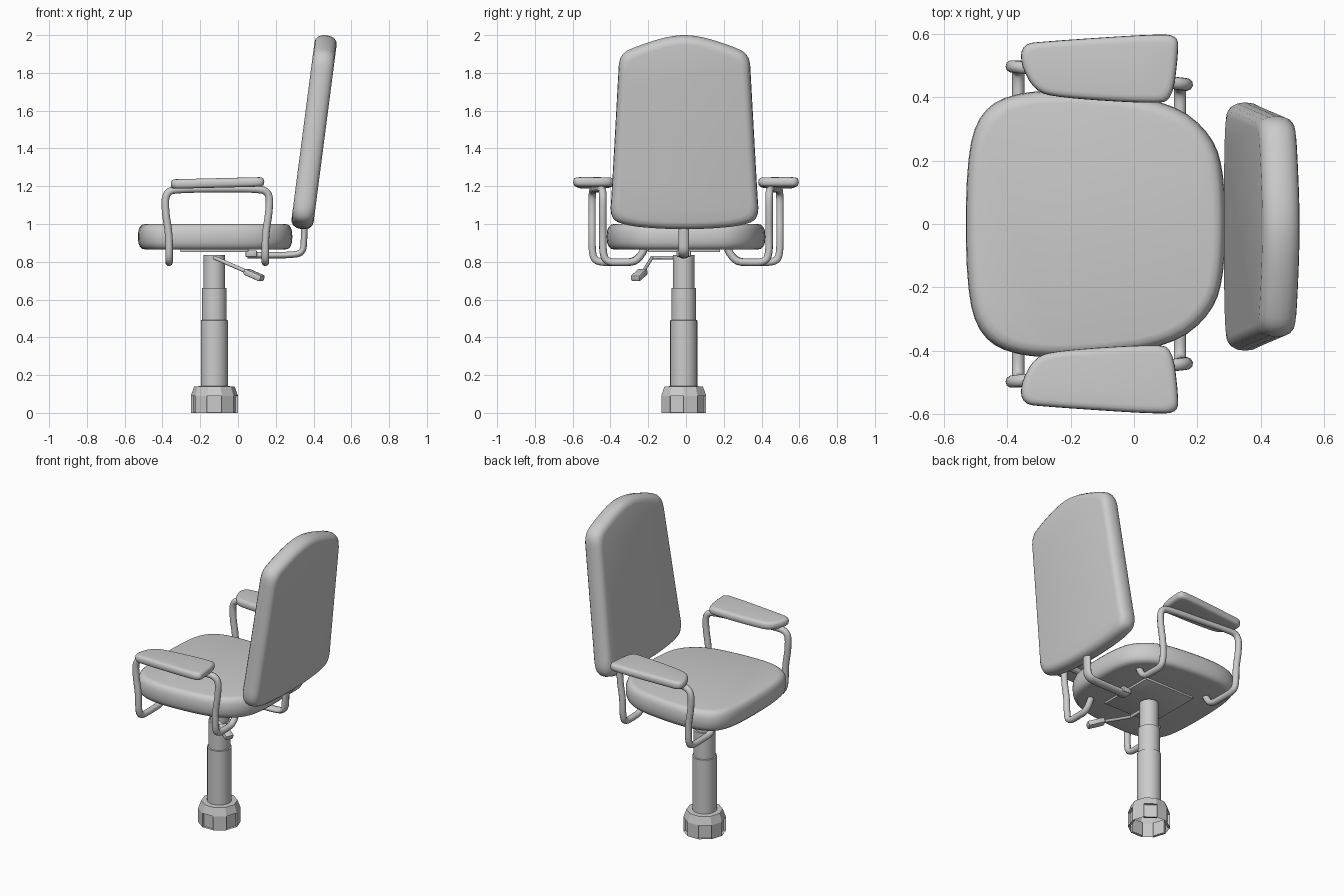
import bpy, bmesh
from math import sin, cos, pi, radians
from mathutils import Vector, Matrix

if "Cube" in bpy.data.objects:
    bpy.data.objects.remove(bpy.data.objects["Cube"])


def finish(name, bm, smooth=35):
    bmesh.ops.recalc_face_normals(bm, faces=bm.faces)
    me = bpy.data.meshes.new(name)
    bm.to_mesh(me)
    bm.free()
    ob = bpy.data.objects.new(name, me)
    bpy.context.collection.objects.link(ob)
    if smooth:
        activate(ob)
        bpy.ops.object.shade_smooth_by_angle(angle=radians(smooth))
    return ob


def activate(ob):
    bpy.ops.object.select_all(action='DESELECT')
    ob.select_set(True)
    bpy.context.view_layer.objects.active = ob


def round_outline(pts, times=2):
    """Corner cutting of a closed outline."""
    for _ in range(times):
        out = []
        for a, b in zip(pts, pts[1:] + pts[:1]):
            a, b = Vector(a), Vector(b)
            out += [a * .75 + b * .25, a * .25 + b * .75]
        pts = out
    return pts


def pad(name, outline, half, edge, matrix, power=1.0):
    """Cushion: outline in local XY with a rounded rim, thickness along local Z."""
    pts = round_outline(outline)
    lo = Vector((min(p.x for p in pts), min(p.y for p in pts)))
    hi = Vector((max(p.x for p in pts), max(p.y for p in pts)))
    c, r = (lo + hi) / 2, (hi - lo) / 2
    bm = bmesh.new()
    rings = []
    for i in range(9):
        a = -pi / 2 + pi * i / 8
        ins = edge * (1 - cos(a) ** power)
        s = sin(a)
        h = half * abs(s) ** power * (1 if s > 0 else -1)
        rings.append([bm.verts.new((c.x + (p.x - c.x) * (1 - ins / r.x),
                                    c.y + (p.y - c.y) * (1 - ins / r.y), h)) for p in pts])
    n = len(pts)
    for a, b in zip(rings, rings[1:]):
        for i in range(n):
            j = (i + 1) % n
            bm.faces.new((a[i], a[j], b[j], b[i]))
    bm.faces.new(rings[0])
    bm.faces.new(rings[-1])
    bm.transform(matrix)
    return finish(name, bm)


def tube(name, pts, radius, nurbs=True):
    cu = bpy.data.curves.new(name, 'CURVE')
    cu.dimensions = '3D'
    cu.bevel_depth = radius
    cu.bevel_resolution = 3
    cu.use_fill_caps = True
    sp = cu.splines.new('NURBS' if nurbs else 'POLY')
    sp.points.add(len(pts) - 1)
    for p, co in zip(sp.points, pts):
        p.co = (*co, 1)
    if nurbs:
        sp.order_u = 3
        sp.use_endpoint_u = True
        sp.resolution_u = 5
    ob = bpy.data.objects.new(name, cu)
    bpy.context.collection.objects.link(ob)
    activate(ob)
    bpy.ops.object.convert(target='MESH')
    bpy.ops.object.shade_smooth_by_angle(angle=radians(40))
    return ob


def box(name, size, matrix, bevel=.006):
    bm = bmesh.new()
    bmesh.ops.create_cube(bm, size=1)
    bm.transform(Matrix.Diagonal((*size, 1)))
    bmesh.ops.bevel(bm, geom=bm.edges[:], offset=bevel, segments=2, affect='EDGES', profile=.5)
    bm.transform(matrix)
    return finish(name, bm)


def lathe(name, profile, sides, centre, start=0.0, smooth=35, sockets=False):
    bm = bmesh.new()
    rings = [[bm.verts.new((centre[0] + r * cos(start + 2 * pi * i / sides),
                            centre[1] + r * sin(start + 2 * pi * i / sides), z))
              for i in range(sides)] for r, z in profile]
    walls = []
    for k, (a, b) in enumerate(zip(rings, rings[1:])):
        for i in range(sides):
            j = (i + 1) % sides
            f = bm.faces.new((a[i], a[j], b[j], b[i]))
            if k == 0 and i % 2 == 0:
                walls.append(f)
    if sockets:  # recessed leg sockets on every other side
        bmesh.ops.inset_individual(bm, faces=walls, thickness=.006)
        for f in walls:
            d = f.normal.copy()
            low = min(v.co.z for v in f.verts)
            for v in f.verts:
                v.co -= d * .015
                if v.co.z < low + .01:
                    v.co.z = .001
    return finish(name, bm, smooth)


def mirrored(half):
    return half + [(x, -y) for x, y in reversed(half)]


# Seat cushion
seat = mirrored([(-.53, .2), (-.485, .36), (-.36, .42), (-.14, .42), (.12, .385), (.25, .28), (.288, .14)])
pad("seat", seat, .0675, .04, Matrix.Translation((0, 0, .9325)), .8)

# Backrest cushion: local x = width, y = height, tilted backwards
back = [(.12, 0), (.32, .02), (.395, .06), (.385, .2), (.352, .8), (.345, .93), (.26, .975), (.07, 1.035)]
back = back + [(-x, y) for x, y in reversed(back)]
t = radians(7.4)
frame = Matrix(((0, sin(t), cos(t), .336), (1, 0, 0, -.008), (0, cos(t), -sin(t), .973), (0, 0, 0, 1)))
pad("backrest", back, .059, .045, frame, .9)

# Plate under the seat
box("seat_plate", (.36, .38, .02), Matrix.Translation((-.125, -.01, .862)), .003)

# Armrests and their bent tubes, one per side
arm = [(-.36, .51), (-.35, .568), (-.28, .576), (.08, .60), (.138, .592), (.14, .54),
       (.122, .39), (.06, .379), (-.24, .398), (-.315, .42)]
XF, YF, XR, YR = -.365, .497, .145, .44
for side, label in ((1, "left"), (-1, "right")):
    tilt = Matrix.Translation((0, 0, 1.22)) @ Matrix.Rotation(radians(-1.4), 4, 'Y')
    pad("armrest_" + label, [(x, y * side) for x, y in arm], .025, .025, tilt, .8)
    path = [(XF, .22, .87), (XF, .25, .80), (XF, .37, .797), (XF, YF - .03, .797), (XF, YF, .83),
            (XF, YF, .95), (-.385, YF, 1.06), (-.385, YF, 1.175), (-.29, YF - .01, 1.185),
            (-.1, .465, 1.187),
            (.08, YR + .01, 1.187), (.168, YR, 1.175), (.165, YR, 1.06), (XR, YR, .95),
            (XR, YR, .83), (XR, YR - .03, .797), (XR, .34, .797), (XR, .25, .80), (XR, .22, .87)]
    tube("arm_tube_" + label, [(x, y * side, z) for x, y, z in path], .02)

# Backrest support bar, flattened sideways, with its clamp
bar = tube("back_support", [(.05, 0, .835), (.15, 0, .835), (.27, 0, .835), (.345, 0, .845),
                            (.35, 0, .92), (.352, 0, 1.0)], .018)
bar.scale.y = 1.6
bar.location.y = -.012
box("support_clamp", (.06, .075, .036), Matrix.Translation((.07, -.012, .843)))

# Telescopic column
C = (-.125, -.012)
lathe("column", [(0, .13), (.072, .13), (.072, .49), (.065, .492), (.065, .66),
                 (.057, .662), (.057, .835), (0, .835)], 24, C)

# Hub with five leg sockets, open underneath
lathe("base_hub", [(.125, 0), (.125, .09), (.107, .14), (.06, .142)], 10, C,
      radians(-108), 0, True)

# Height lever with paddle
a, b = Vector((.04, -.225, .75)), Vector((.13, -.27, .71))
tube("lever", [(-.125, -.01, .822), (-.125, -.18, .822), a], .01, False)
rot = (b - a).to_track_quat('X', 'Z').to_matrix().to_4x4()
box("lever_paddle", ((b - a).length, .055, .035), Matrix.Translation((a + b) / 2) @ rot, .01)
